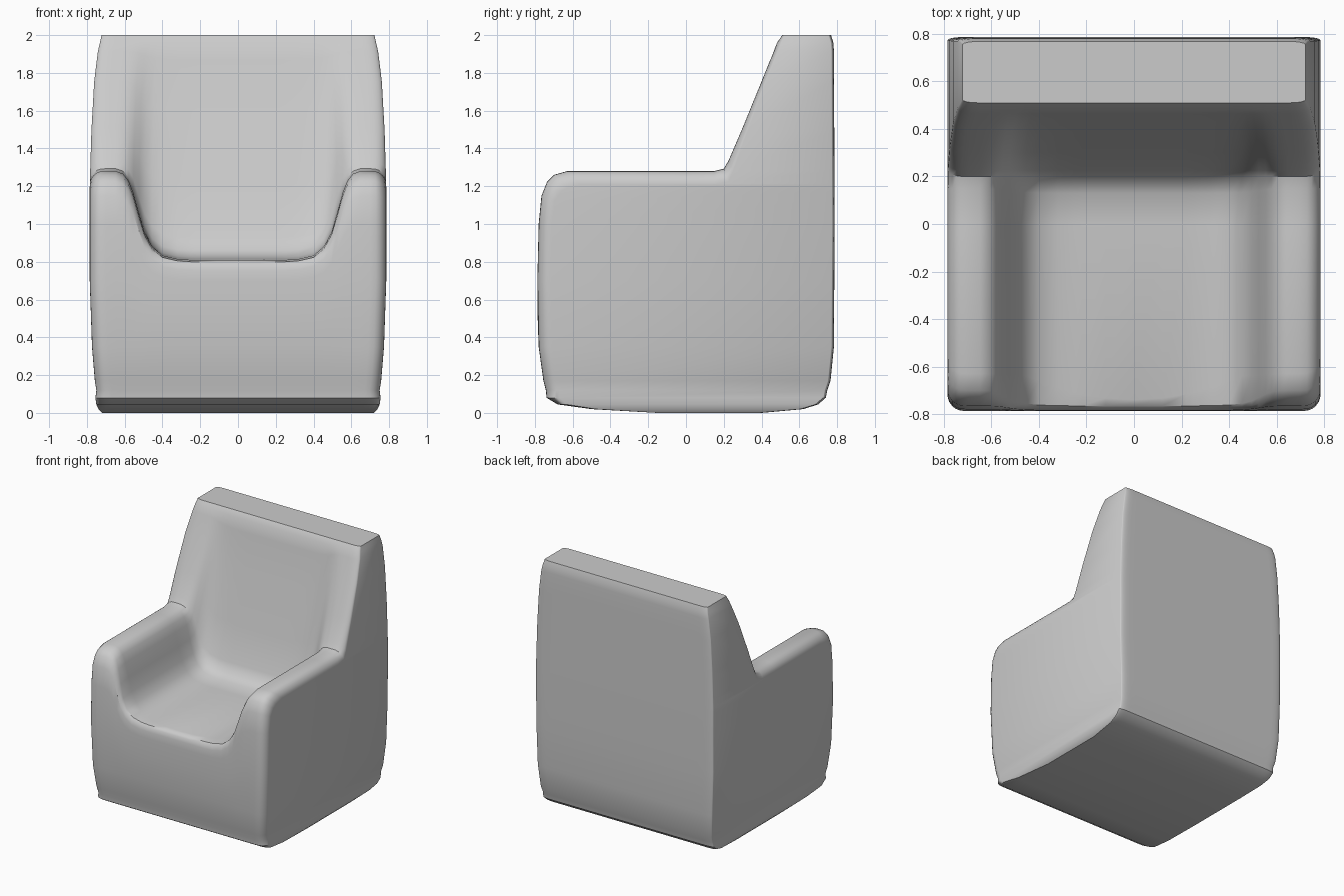
import bpy, bmesh, math

if "Cube" in bpy.data.objects:
    bpy.data.objects.remove(bpy.data.objects["Cube"])


def interp(table, v):
    """Piecewise linear lookup in a list of (key, value)."""
    if v <= table[0][0]:
        return table[0][1]
    for (a, p), (b, q) in zip(table, table[1:]):
        if v <= b:
            return p + (q - p) * (v - a) / (b - a)
    return table[-1][1]


# Side profiles (y, z): shared base, then arm or seat line, then shared back top
base = [(-.15, 0), (-.5, .02), (-.68, .045), (-.738, .08), (-.742, .12),
        (-.755, .17), (-.78, .35)]
arm = [(-.787, .7), (-.78, 1.0), (-.765, 1.15), (-.735, 1.225), (-.70, 1.26),
       (-.63, 1.28), (0, 1.28), (.15, 1.28), (.2, 1.293), (.225, 1.335),
       (.3, 1.51), (.4, 1.755), (.465, 1.915)]
seat = [(-.787, .55), (-.787, .7), (-.785, .755), (-.777, .785), (-.765, .8),
        (-.74, .81), (0, .815), (.13, .825), (.19, .86), (.225, .93),
        (.3, 1.21), (.4, 1.6), (.465, 1.87)]
crown = [(.482, 1.96), (.51, 2.0)]
N0 = len(base)

# Rear edge y by height, half width by height, arm blend by x
rear = [(0, .4), (.02, .62), (.045, .7), (.08, .74), (.12, .748), (.17, .765),
        (.35, .783), (1.0, .787), (1.95, .783), (2.0, .768)]
width = [(0, .72), (.02, .738), (.045, .75), (.08, .755), (.12, .75),
         (.17, .758), (.35, .773), (.7, .785), (1.2, .785), (1.5, .776),
         (1.75, .762), (1.9, .745), (2.0, .722)]
blend = [(.25, 0), (.32, .01), (.4, .05), (.455, .15), (.495, .31),
         (.525, .53), (.555, .76), (.58, .89), (.61, .97), (.65, 1)]

# How strongly each arm row drops where the outer edge is rounded
drop = {2: .4, 3: .8, 4: 1, 5: 1, 6: 1, 7: 1, 8: 1, 9: .8, 10: .3}
R = .07


def front_chain(x):
    """Profile from the underside, up the front and over to the back's top."""
    w = interp(blend, x)
    t = max(0, (x - .785 + R) / R)
    e = R * (1 - math.sqrt(max(0, 1 - t * t)))
    pts = [(y + e * min(1, i / 3), z) for i, (y, z) in enumerate(base)]
    for i, (a, s) in enumerate(zip(arm, seat)):
        sy = s[0] + (.5 * min(x, .45) ** 2 if i == 5 else 0)
        y = sy + (a[0] - sy) * w
        z = s[1] + (a[1] - s[1]) * w
        y += e if i <= 5 else (.35 * e if i >= 8 else 0)
        pts.append((y, z - e * drop.get(i, 0)))
    pts += [(crown[0][0] + .35 * e, crown[0][1]), (crown[1][0] + .2 * e, 2.0)]
    return pts, e


# Columns across the width, mirrored
half = [.12, .22] + [b[0] for b in blend] + [.7, .73, .75, .765, .777, .783, .785]
half.sort()
columns = [-x for x in reversed(half)] + [0] + half

outer = front_chain(.785)[0]
n = len(outer)
flat = (N0 + 6, N0 + 7)                 # arm-top rows with no rear partner
rows = [i for i in range(n) if i not in flat]

bm = bmesh.new()
loops = []
for u in columns:
    chain, e = front_chain(abs(u))
    place = lambda y, z: bm.verts.new((u * interp(width, z) / .785, y, z))
    front = [place(y, z) for y, z in chain]
    back = {i: place(interp(rear, outer[i][1]) - .2 * e, outer[i][1]) for i in rows}
    loops.append((front, back))

# Skin between neighbouring columns
for (fa, ba), (fb, bb) in zip(loops, loops[1:]):
    la = fa + [ba[i] for i in reversed(rows)]
    lb = fb + [bb[i] for i in reversed(rows)]
    for k in range(len(la)):
        j = (k + 1) % len(la)
        bm.faces.new((la[k], la[j], lb[j], lb[k]))

# Outer side panels
for f, b in (loops[0], loops[-1]):
    for i, j in zip(rows, rows[1:]):
        bm.faces.new(f[i:j + 1] + [b[j], b[i]])

bmesh.ops.recalc_face_normals(bm, faces=bm.faces)
mesh = bpy.data.meshes.new("armchair_body")
bm.to_mesh(mesh)
bm.free()
chair = bpy.data.objects.new("armchair_body", mesh)
bpy.context.collection.objects.link(chair)
bpy.context.view_layer.objects.active = chair
chair.select_set(True)
bpy.ops.object.shade_smooth_by_angle(angle=math.radians(35))
